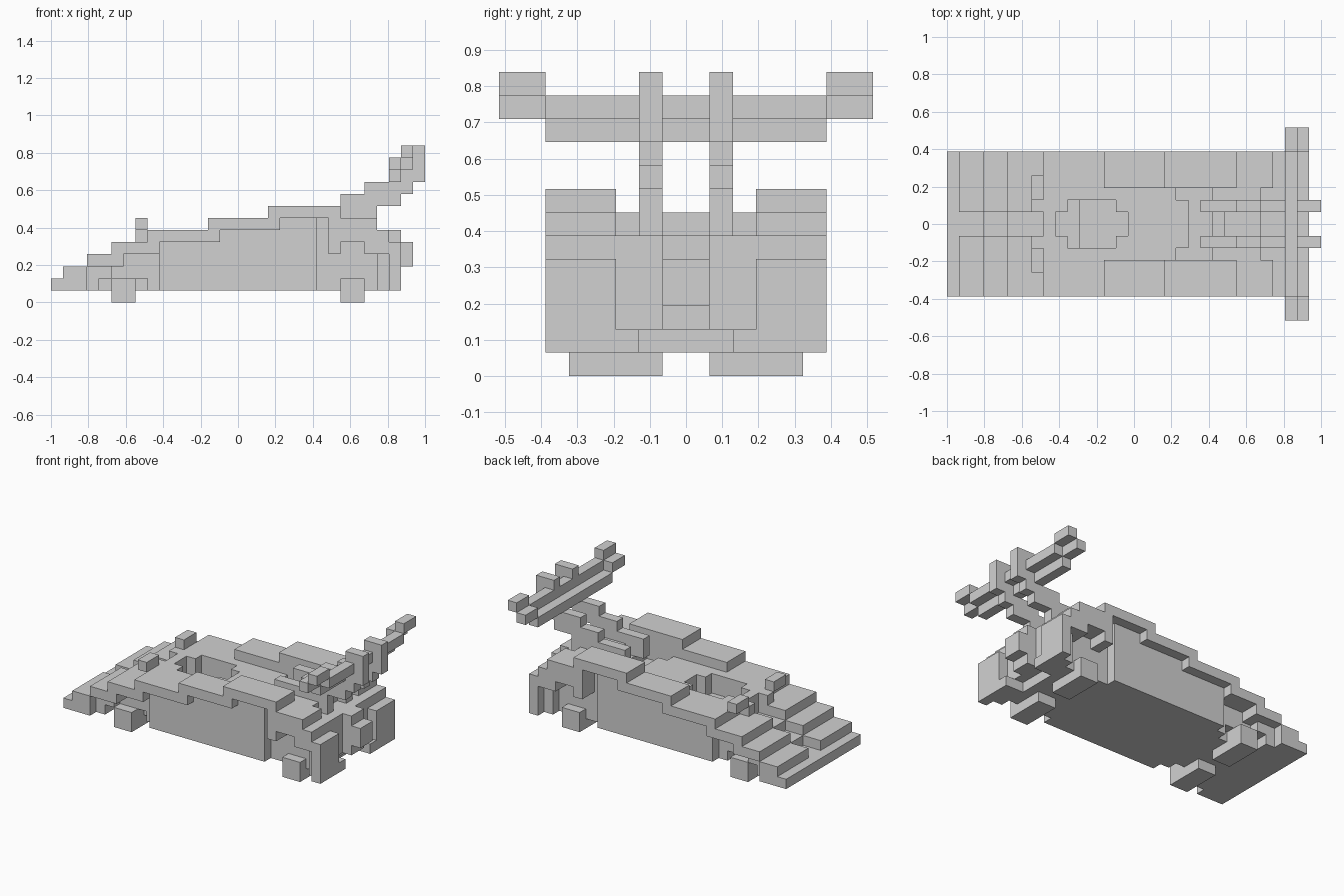
import bpy
import bmesh

cube = bpy.data.objects.get("Cube")
if cube:
    bpy.data.objects.remove(cube, do_unlink=True)

U = 2 / 31  # size of one block

grey = bpy.data.materials.new("plain_grey")
grey.use_nodes = True
GREY = (0.64, 0.64, 0.64, 1)
grey.diffuse_color = GREY
grey.node_tree.nodes["Principled BSDF"].inputs["Base Color"].default_value = GREY


def add_box(bm, x0, x1, y0, y1, z0, z1):
    verts = [bm.verts.new((x * U - 1, y * U, z * U))
             for x in (x0, x1) for y in (y0, y1) for z in (z0, z1)]
    for face in ((0, 1, 3, 2), (4, 6, 7, 5), (0, 4, 5, 1),
                 (2, 3, 7, 6), (0, 2, 6, 4), (1, 5, 7, 3)):
        bm.faces.new([verts[i] for i in face])


def part(name, *boxes):
    """Boxes in block units (x0, x1, y0, y1, z0, z1), y mirrored about the centre."""
    bm = bmesh.new()
    for x0, x1, y0, y1, z0, z1 in boxes:
        if y0 == 0:
            add_box(bm, x0, x1, -y1, y1, z0, z1)
        else:
            add_box(bm, x0, x1, y0, y1, z0, z1)
            add_box(bm, x0, x1, -y1, -y0, z0, z1)
    bmesh.ops.recalc_face_normals(bm, faces=bm.faces)
    mesh = bpy.data.meshes.new(name)
    bm.to_mesh(mesh)
    bm.free()
    mesh.materials.append(grey)
    obj = bpy.data.objects.new(name, mesh)
    bpy.context.collection.objects.link(obj)


# Stepped nose with a lower centre channel
part("nose", (0, 3, 0, 6, 1, 2), (3, 4, 0, 5, 1, 2), (1, 3, 1, 6, 2, 3),
     (3, 5, 1, 5, 2, 3), (3, 6, 1, 6, 3, 4), (5, 9, 1, 6, 4, 5))
part("nose_core", (3, 9, 0, 3, 1, 3), (5, 9, 0, 4, 2, 4), (8, 9, 0, 4, 1, 5))

# Lower hull and the deck around the cockpit opening
part("hull", (9, 22, 0, 5, 1, 3), (9, 22, 2, 5, 3, 5), (15, 22, 0, 2, 3, 5),
     (22, 23, 0, 4, 1, 6))
part("deck", (8, 9, 0, 5, 5, 6), (9, 10, 1, 2, 3, 6), (9, 15, 2, 5, 5, 6),
     (14, 15, 1, 2, 4, 6), (15, 19, 0, 5, 5, 6), (19, 20, 0, 2, 5, 6),
     (19, 22, 3, 5, 5, 6))
part("seat", (11, 15, 0, 2, 3, 4))

# Side rails that climb towards the back and step down again
part("side_rails", (8, 14, 5, 6, 5, 6), (13, 19, 3, 6, 6, 7),
     (18, 24, 3, 6, 7, 8), (19, 22, 3, 5, 6, 7), (22, 23, 3, 4, 6, 7),
     (23, 27, 3, 6, 6, 7), (23, 24, 3, 6, 4, 6))

# Mirrors
part("mirrors", (7, 8, 1, 2, 5, 6), (7, 8, 2, 4, 6, 7))

# Rear body and arches
part("rear_core", (23, 27, 0, 4, 1, 6), (27, 28, 0, 3, 2, 6),
     (22, 26, 2, 3, 6, 7), (23, 26, 0, 2, 6, 7))
part("rear_deck", (23, 28, 3, 6, 5, 6), (28, 29, 0, 1, 5, 6), (26, 28, 3, 6, 4, 5))

# Rear fenders, bumper ends and the projecting centre box
part("rear_fenders", (27, 28, 3, 5, 1, 4), (28, 29, 3, 6, 1, 5))
part("rear_bumper", (27, 29, 2, 3, 1, 2))
part("rear_centre_box", (28, 29, 0, 1, 2, 5), (29, 30, 0, 1, 3, 5))

# Wheels
for name, x in (("front_wheels", 5), ("rear_wheels", 24)):
    part(name, (x, x + 2, 1, 5, 0, 2))

# Spoiler on two climbing struts
part("spoiler_struts", (21, 27, 1, 2, 6, 8), (24, 29, 1, 2, 8, 9),
     (26, 30, 1, 2, 9, 10), (29, 31, 1, 2, 10, 13))
part("spoiler_wing", (28, 29, 0, 6, 10, 11), (29, 30, 0, 6, 11, 12))
part("spoiler_tips", (28, 29, 6, 8, 11, 12), (29, 30, 6, 8, 12, 13))
